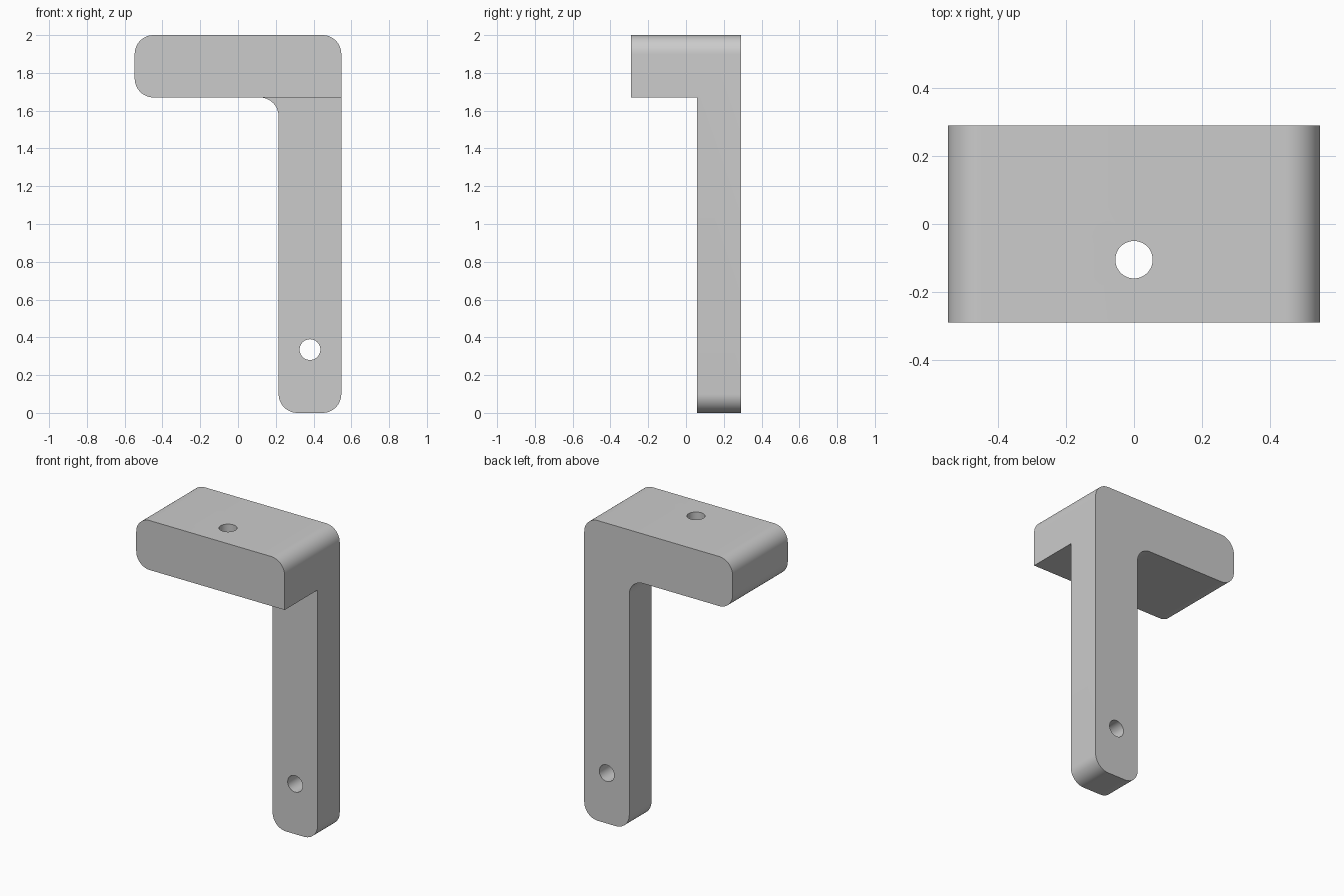
import bpy, bmesh, math
from mathutils import Vector

cube = bpy.data.objects.get("Cube")
if cube:
    bpy.data.objects.remove(cube, do_unlink=True)

grey = bpy.data.materials.new("plain_grey")
grey.use_nodes = True
COLOUR = (0.6, 0.6, 0.6, 1)
grey.diffuse_color = COLOUR
grey.node_tree.nodes["Principled BSDF"].inputs["Base Color"].default_value = COLOUR


def rounded(corners, steps=12):
    """Outline of (x, z, radius) corners with tangent arcs at right angles."""
    points = []
    for i, (x, z, r) in enumerate(corners):
        p = Vector((x, z))
        if r == 0:
            points.append(p)
            continue
        a = (Vector(corners[i - 1][:2]) - p).normalized() * r
        b = (Vector(corners[(i + 1) % len(corners)][:2]) - p).normalized() * r
        for s in range(steps + 1):
            t = math.pi / 2 * s / steps
            points.append(p + a * (1 - math.sin(t)) + b * (1 - math.cos(t)))
    return points


def extrude_y(name, outline, y0, y1):
    bm = bmesh.new()
    face = bm.faces.new([bm.verts.new((p.x, y0, p.y)) for p in outline])
    new = bmesh.ops.extrude_face_region(bm, geom=[face])["geom"]
    bmesh.ops.translate(bm, vec=(0, y1 - y0, 0),
                        verts=[v for v in new if isinstance(v, bmesh.types.BMVert)])
    bmesh.ops.recalc_face_normals(bm, faces=bm.faces)
    mesh = bpy.data.meshes.new(name)
    bm.to_mesh(mesh)
    bm.free()
    mesh.materials.append(grey)
    obj = bpy.data.objects.new(name, mesh)
    bpy.context.collection.objects.link(obj)
    return obj


def hole_cutter(name, location, rotation):
    bpy.ops.mesh.primitive_cylinder_add(vertices=48, radius=0.055, depth=1,
                                        location=location, rotation=rotation)
    obj = bpy.context.object
    obj.name = name
    obj.data.materials.append(grey)
    return obj


# L-shaped body: wide head with one leg, filleted where they meet
R = 0.1
HEAD_Z = 1.67
bracket = extrude_y("bracket", rounded([
    (-0.547, 2, R), (-0.547, HEAD_Z, R), (0.215, HEAD_Z, R),
    (0.215, 0, R), (0.547, 0, R), (0.547, 2, R)]), -0.29, 0.29)

# Cutters: space in front of the leg, head hole, leg hole
cutters = [
    extrude_y("leg_front_cutter", rounded([
        (-1, -1, 0), (1, -1, 0), (1, HEAD_Z + 0.0005, 0),
        (-1, HEAD_Z + 0.0005, 0)]), -1, 0.057),
    hole_cutter("head_hole_cutter", (0, -0.105, 1.8), (0, 0, 0)),
    hole_cutter("leg_hole_cutter", (0.381, 0.2, 0.335), (math.pi / 2, 0, 0)),
]
bpy.ops.object.select_all(action="DESELECT")
bracket.select_set(True)
bpy.context.view_layer.objects.active = bracket
for cutter in cutters:
    mod = bracket.modifiers.new(cutter.name, "BOOLEAN")
    mod.operation = "DIFFERENCE"
    mod.solver = "EXACT"
    mod.object = cutter
    bpy.ops.object.modifier_apply(modifier=mod.name)
    bpy.data.objects.remove(cutter, do_unlink=True)

bpy.ops.object.shade_smooth_by_angle(angle=math.radians(30))
